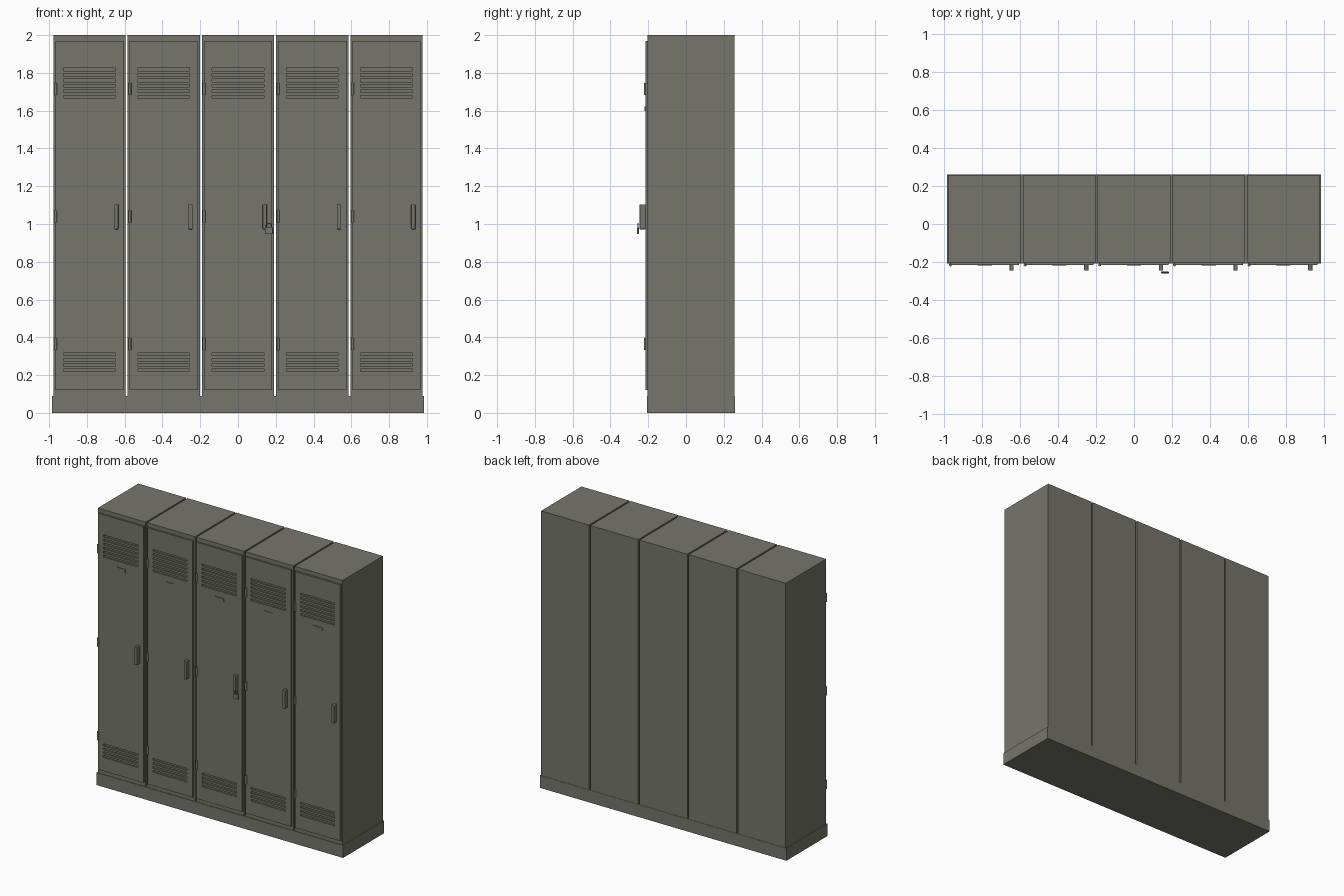
import bpy, bmesh, math

if "Cube" in bpy.data.objects:
    bpy.data.objects.remove(bpy.data.objects["Cube"])

mat = bpy.data.materials.new("olive grey metal")
mat.diffuse_color = (0.18, 0.18, 0.15, 1)
mat.use_nodes = True
mat.node_tree.nodes["Principled BSDF"].inputs["Base Color"].default_value = mat.diffuse_color

PITCH, WIDTH = 0.393, 0.382
FRONT, BACK = -0.203, 0.258
DOOR_FRONT = -0.215


def finish(bm, name):
    bmesh.ops.recalc_face_normals(bm, faces=bm.faces)
    me = bpy.data.meshes.new(name)
    bm.to_mesh(me)
    bm.free()
    me.materials.append(mat)
    ob = bpy.data.objects.new(name, me)
    bpy.context.collection.objects.link(ob)
    return ob


def box(name, x, y, z, bevel=0):
    """Box from (min, max) pairs, optionally with rounded edges."""
    bm = bmesh.new()
    bmesh.ops.create_cube(bm, size=1)
    for v in bm.verts:
        v.co = [r[0] if c < 0 else r[1] for c, r in zip(v.co, (x, y, z))]
    if bevel:
        bmesh.ops.bevel(bm, geom=bm.edges[:], offset=bevel, segments=2,
                        profile=0.5, affect='EDGES')
    return finish(bm, name)


def door(name, cx):
    """Front sheet as a grid; vent cells are pushed in, rim is pulled back."""
    slots = [0.225 + 0.0283 * i for i in range(4)]
    slots += [1.673 + 0.0290 * i for i in range(6)]
    xs = [cx - 0.181, cx - 0.137, cx + 0.137, cx + 0.181]
    zs = [0.12] + [s + d for s in slots for d in (-0.007, 0.007)] + [1.97]
    bm = bmesh.new()
    grid = [[bm.verts.new((x, DOOR_FRONT, z)) for x in xs] for z in zs]
    vents = []
    for j in range(len(zs) - 1):
        for i in range(3):
            f = bm.faces.new((grid[j][i], grid[j][i + 1],
                              grid[j + 1][i + 1], grid[j + 1][i]))
            if i == 1 and j % 2 == 1:
                vents.append(f)
    rim = [e for e in bm.edges if e.is_boundary]
    sides = bmesh.ops.extrude_edge_only(bm, edges=rim)["geom"]
    for v in sides:
        if isinstance(v, bmesh.types.BMVert):
            v.co.y = FRONT
    back = [e for e in bm.edges if e.is_boundary]
    bmesh.ops.contextual_create(bm, geom=back)
    for f in vents:
        new = bmesh.ops.extrude_face_region(bm, geom=[f])["geom"]
        for v in new:
            if isinstance(v, bmesh.types.BMVert):
                v.co.y += 0.009
        bmesh.ops.delete(bm, geom=[f], context='FACES_ONLY')
    return finish(bm, name)


def hinge(name, x, z):
    bpy.ops.mesh.primitive_cylinder_add(vertices=12, radius=0.008, depth=0.062,
                                        location=(x, DOOR_FRONT, z))
    ob = bpy.context.object
    ob.name = name
    ob.data.materials.append(mat)
    bpy.ops.object.shade_smooth_by_angle(angle=math.radians(40))


# Plinth under all lockers
box("plinth", (-0.984, 0.984), (-0.207, 0.26), (0, 0.09))

# Five separate lockers
for i in range(5):
    cx = (i - 2) * PITCH
    n = str(i + 1)
    box("cabinet_" + n, (cx - WIDTH / 2, cx + WIDTH / 2), (FRONT, BACK), (0.088, 2.0))
    door("door_" + n, cx)
    for k, z in enumerate((0.365, 1.04, 1.715)):
        hinge(f"hinge_{n}_{k + 1}", cx - 0.18, z)
    box("handle_" + n, (cx + 0.131, cx + 0.153), (-0.246, -0.213), (0.972, 1.104), 0.004)
    box("name_plate_" + n, (cx - 0.038, cx + 0.038), (-0.219, -0.214), (1.598, 1.622))

# Padlock on the middle locker
box("padlock_body", (0.142, 0.184), (-0.26, -0.25), (0.946, 0.982), 0.004)
bpy.ops.mesh.primitive_torus_add(major_radius=0.015, minor_radius=0.003,
                                 major_segments=24, minor_segments=8,
                                 location=(0.163, -0.254, 0.988),
                                 rotation=(math.pi / 2, 0, 0))
shackle = bpy.context.object
shackle.name = "padlock_shackle"
shackle.data.materials.append(mat)
bpy.ops.object.shade_smooth_by_angle(angle=math.radians(40))
